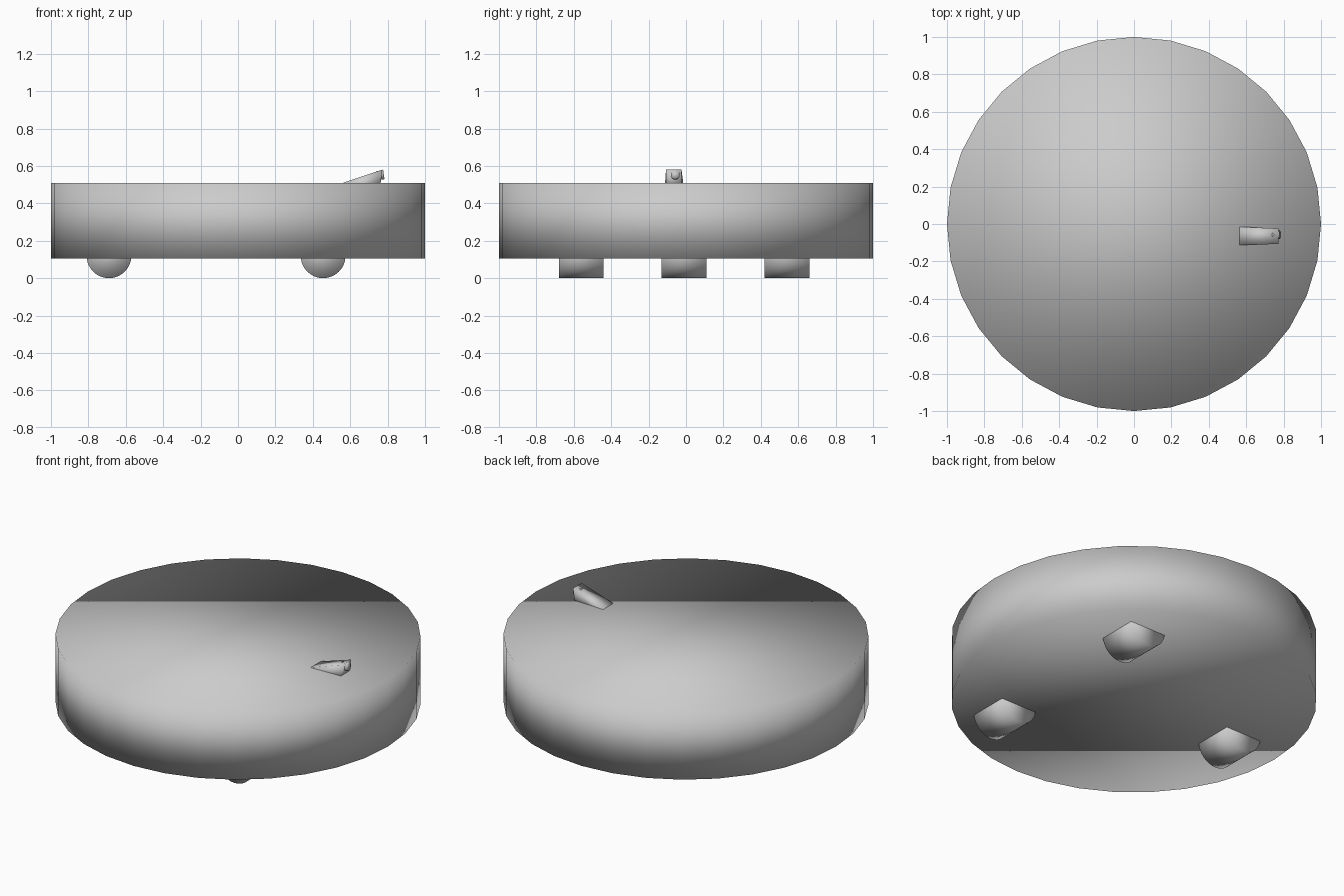
import bpy, bmesh, math

if "Cube" in bpy.data.objects:
    bpy.data.objects.remove(bpy.data.objects["Cube"])

def cylinder(name, radius, depth, loc, rot=(0, 0, 0), sides=32):
    bpy.ops.mesh.primitive_cylinder_add(vertices=sides, radius=radius, depth=depth,
                                        location=loc, rotation=rot)
    ob = bpy.context.object
    ob.name = name
    bpy.ops.object.shade_smooth()
    return ob

# Round flat body
cylinder("body", 1.0, 0.405, (0, 0, 0.3075))

# Three rollers, mostly sunk into the underside
for name, x, y in (("left_wheel", -0.69, -0.01),
                   ("front_wheel", 0.455, -0.56),
                   ("back_wheel", 0.455, 0.54)):
    cylinder(name, 0.12, 0.24, (x, y, 0.12), (math.pi / 2, 0, 0))

# Wedge-shaped housing rising from the top, narrowing outwards
bm = bmesh.new()
rings = []
for x_low, x_high, y0, y1, low, high in ((0.57, 0.565, -0.112, -0.015, 0.46, 0.511),
                                         (0.76, 0.772, -0.107, -0.024, 0.49, 0.58)):
    rings.append([bm.verts.new(p) for p in ((x_low, y0, low), (x_low, y1, low),
                                            (x_high, y1, high), (x_high, y0, high))])
for i in range(4):
    j = (i + 1) % 4
    bm.faces.new((rings[0][i], rings[0][j], rings[1][j], rings[1][i]))
for ring in rings:
    bm.faces.new(ring)
bmesh.ops.recalc_face_normals(bm, faces=bm.faces)
mesh = bpy.data.meshes.new("top_wedge")
bm.to_mesh(mesh)
bm.free()
mesh.shade_smooth()
bpy.context.collection.objects.link(bpy.data.objects.new("top_wedge", mesh))

# Small round button on the wedge's outer end
cylinder("wedge_button", 0.024, 0.04, (0.76, -0.057, 0.55), (0, math.radians(82), 0), 16)
